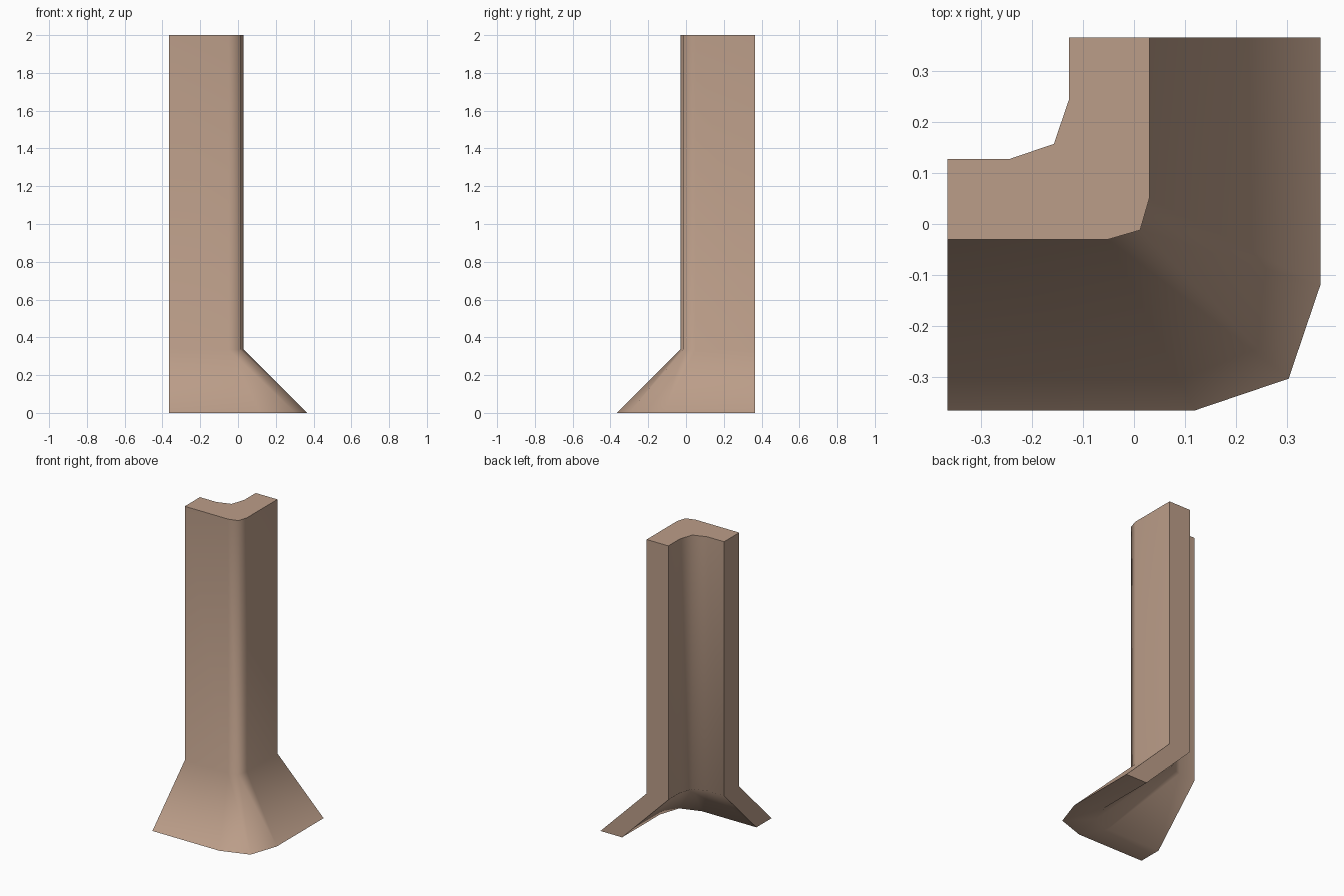
import bpy, bmesh, math

if "Cube" in bpy.data.objects:
    bpy.data.objects.remove(bpy.data.objects["Cube"])

END = 0.365          # where both wings of the corner stop


def corner_path(offset, cut, mid):
    """Half-mirrored L path: corner at (offset, -offset), softened by two facets."""
    half = [(-END, -offset), (offset - cut, -offset)]
    other = [(-y, -x) for x, y in reversed(half)]
    return half + [(offset - mid, -offset + mid)] + other


# Cross-section levels: z, outer path, inner path
outer_top, inner_top = corner_path(0.03, 0.08, 0.018), corner_path(-0.127, 0.118, 0.03)
outer_base, inner_base = corner_path(0.365, 0.245, 0.062), corner_path(0.208, 0.18, 0.045)
levels = [(2.0, outer_top, inner_top),
          (0.335, outer_top, inner_top),
          (0.0, outer_base, inner_base)]

# Corner trim with flared foot
bm = bmesh.new()
rings = []
for z, outer, inner in levels:
    rings.append(([bm.verts.new((x, y, z)) for x, y in outer],
                  [bm.verts.new((x, y, z)) for x, y in inner]))

for (o1, i1), (o2, i2) in zip(rings, rings[1:]):
    loop1, loop2 = o1 + i1[::-1], o2 + i2[::-1]
    for k in range(len(loop1)):
        n = (k + 1) % len(loop1)
        bm.faces.new((loop1[k], loop2[k], loop2[n], loop1[n]))

# Top and bottom caps
for outer, inner in (rings[0], rings[-1]):
    for k in range(len(outer) - 1):
        bm.faces.new((outer[k], outer[k + 1], inner[k + 1], inner[k]))

bmesh.ops.recalc_face_normals(bm, faces=bm.faces)
mesh = bpy.data.meshes.new("flared_corner_trim")
bm.to_mesh(mesh)
bm.free()
trim = bpy.data.objects.new("flared_corner_trim", mesh)
bpy.context.collection.objects.link(trim)

clay = bpy.data.materials.new("clay")
clay.diffuse_color = (0.50, 0.34, 0.25, 1)
clay.use_nodes = True
clay.node_tree.nodes["Principled BSDF"].inputs["Base Color"].default_value = clay.diffuse_color
mesh.materials.append(clay)

# Soft corner shading, crisp cut ends
bpy.context.view_layer.objects.active = trim
trim.select_set(True)
bpy.ops.object.shade_smooth_by_angle(angle=math.radians(62))
weighted = trim.modifiers.new("weighted_normals", 'WEIGHTED_NORMAL')
weighted.keep_sharp = True
